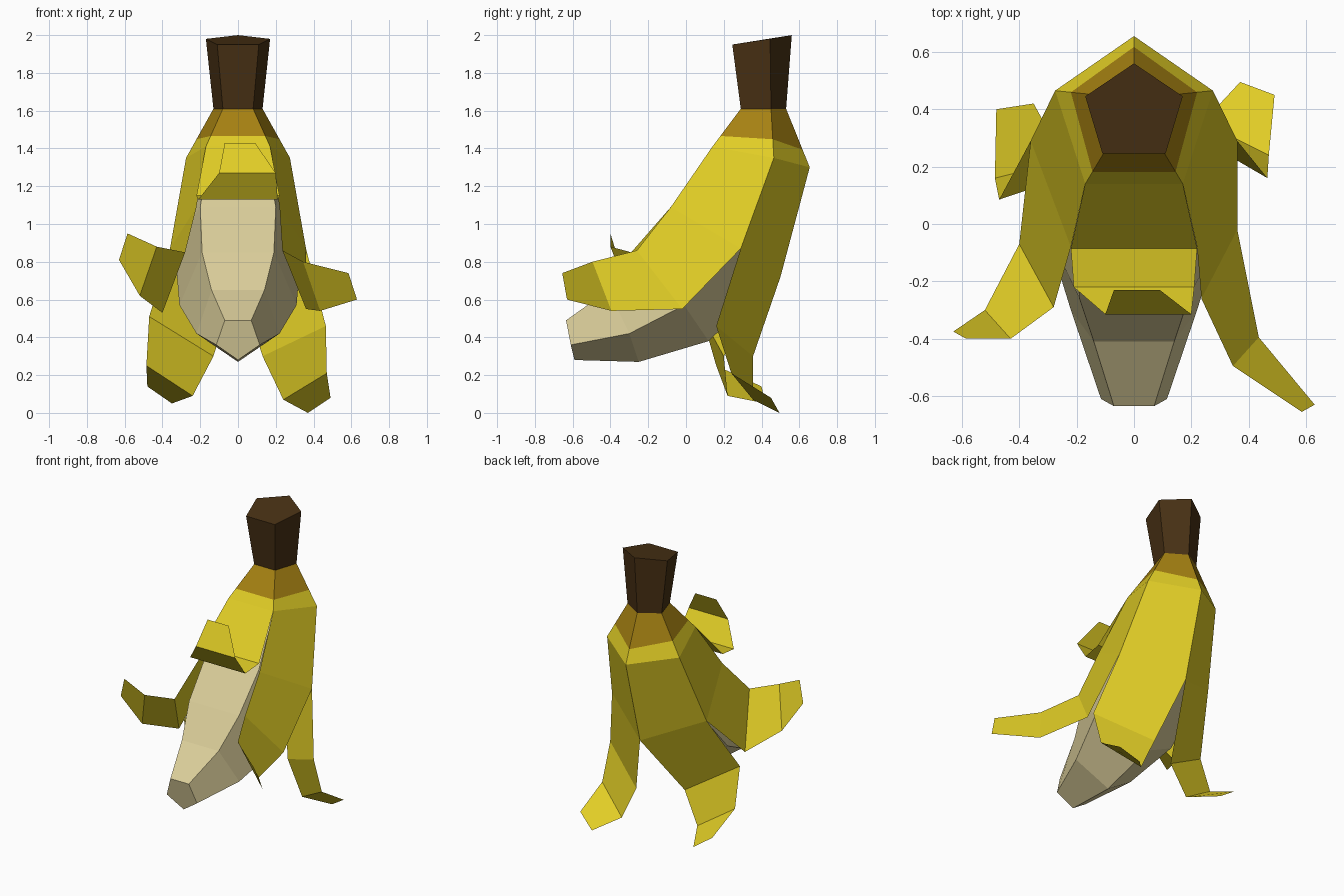
import bpy
import bmesh
from mathutils import Vector

# Remove the default object
default = bpy.data.objects.get("Cube")
if default:
    bpy.data.objects.remove(default, do_unlink=True)


def make_material(name, color):
    mat = bpy.data.materials.new(name)
    mat.use_nodes = True
    rgba = (*color, 1.0)
    mat.diffuse_color = rgba
    mat.node_tree.nodes["Principled BSDF"].inputs["Base Color"].default_value = rgba
    return mat


yellow = make_material("peel yellow", (0.75, 0.61, 0.019))
gold = make_material("neck gold", (0.38, 0.22, 0.006))
cream = make_material("fruit cream", (0.70, 0.61, 0.32))
brown = make_material("stem brown", (0.066, 0.031, 0.007))


def finish(name, bm, materials):
    mesh = bpy.data.meshes.new(name)
    bm.to_mesh(mesh)
    bm.free()
    for mat in materials:
        mesh.materials.append(mat)
    obj = bpy.data.objects.new(name, mesh)
    bpy.context.collection.objects.link(obj)
    return obj


def ring(front, side, back):
    """Mirrored five-sided ring: front pair, side pair, one back point."""
    mirror = Vector((-1, 1, 1))
    front, side, back = Vector(front), Vector(side), Vector((0, *back))
    return [front * mirror, front, side, back, side * mirror]


def tube(name, rings, materials, caps=(True, True)):
    """Loft through rings from top to bottom; band i uses material i if present."""
    bm = bmesh.new()
    loops = [[bm.verts.new(p) for p in points] for points in rings]
    for band, (upper, lower) in enumerate(zip(loops, loops[1:])):
        for i in range(len(upper)):
            j = (i + 1) % len(upper)
            face = bm.faces.new((upper[i], lower[i], lower[j], upper[j]))
            face.material_index = min(band, len(materials) - 1)
    if caps[0]:
        bm.faces.new(loops[0])
    if caps[1]:
        bm.faces.new(reversed(loops[-1]))
    return finish(name, bm, materials)


def peel(name, left, right):
    """Thin strip hanging between a left and a right edge, seen from outside."""
    bm = bmesh.new()
    a = [bm.verts.new(p) for p in left]
    b = [bm.verts.new(p) for p in right]
    for i in range(len(a) - 1):
        bm.faces.new((a[i], a[i + 1], b[i + 1], b[i]))
    return finish(name, bm, [yellow])


# Main cross-sections shared by the parts
stem_top = ring((0.11, 0.245, 1.95), (0.17, 0.445, 1.98), (0.56, 2.0))
collar = ring((0.08, 0.29, 1.61), (0.13, 0.45, 1.61), (0.53, 1.61))
shoulder = ring((0.17, 0.14, 1.41), (0.275, 0.465, 1.35), (0.655, 1.30))
blend = [a.lerp(b, t) for a, b, t in
         zip(collar, shoulder, (0.72, 0.72, 0.62, 0.7, 0.62))]

# Stem and the unpeeled neck
tube("stem", [stem_top, collar], [brown])
tube("neck", [collar, blend, shoulder], [gold, yellow], caps=(False, False))

# Fruit, curving forward to a blunt tip
tube("fruit", [
    ring((0.15, 0.17, 1.38), (0.25, 0.45, 1.33), (0.62, 1.28)),
    ring((0.20, -0.06, 1.09), (0.335, 0.28, 0.87), (0.47, 0.72)),
    ring((0.19, -0.26, 0.85), (0.31, -0.01, 0.57), (0.12, 0.38)),
    ring((0.14, -0.41, 0.65), (0.22, -0.30, 0.42), (-0.25, 0.27)),
    ring((0.07, -0.635, 0.49), (0.115, -0.61, 0.36), (-0.59, 0.28)),
], [cream])

# Where the peels part from one another
front_r, front_l, side_l, ridge, side_r = shoulder
split_l, split_r = (0.36, 0.29, 0.87), (-0.36, 0.29, 0.87)
spine = (0, 0.50, 0.72)

# Front peel, curling forward and up
peel("front_peel",
     [front_r, (-0.22, -0.085, 1.15), (-0.21, -0.22, 1.13),
      (-0.10, -0.315, 1.27), (-0.07, -0.23, 1.43)],
     [front_l, (0.22, -0.085, 1.15), (0.21, -0.22, 1.13),
      (0.20, -0.315, 1.27), (0.09, -0.23, 1.43)])

# Side peels, reaching forward like arms
peel("left_side_peel",
     [front_l, (0.22, -0.08, 1.09), (0.235, -0.26, 0.86),
      (0.345, -0.495, 0.80), (0.585, -0.655, 0.74)],
     [side_l, split_l, (0.36, -0.02, 0.55),
      (0.435, -0.395, 0.54), (0.63, -0.63, 0.60)])
peel("right_side_peel",
     [side_r, split_r, (-0.40, -0.07, 0.53),
      (-0.52, -0.30, 0.62), (-0.63, -0.375, 0.81)],
     [front_r, (-0.22, -0.08, 1.09), (-0.28, -0.29, 0.85),
      (-0.43, -0.40, 0.88), (-0.585, -0.40, 0.95)])

# Back peels, hanging down like legs with turned-out feet
peel("left_back_peel",
     [side_l, split_l, (0.465, 0.16, 0.46), (0.47, 0.24, 0.21), (0.49, 0.45, 0.08)],
     [ridge, spine, (0.13, 0.355, 0.30), (0.24, 0.355, 0.07), (0.37, 0.495, 0)])
peel("right_back_peel",
     [ridge, spine, (-0.13, 0.20, 0.30), (-0.24, 0.22, 0.09), (-0.35, 0.42, 0.05)],
     [side_r, split_r, (-0.47, 0.085, 0.51), (-0.485, 0.16, 0.25), (-0.48, 0.40, 0.14)])
